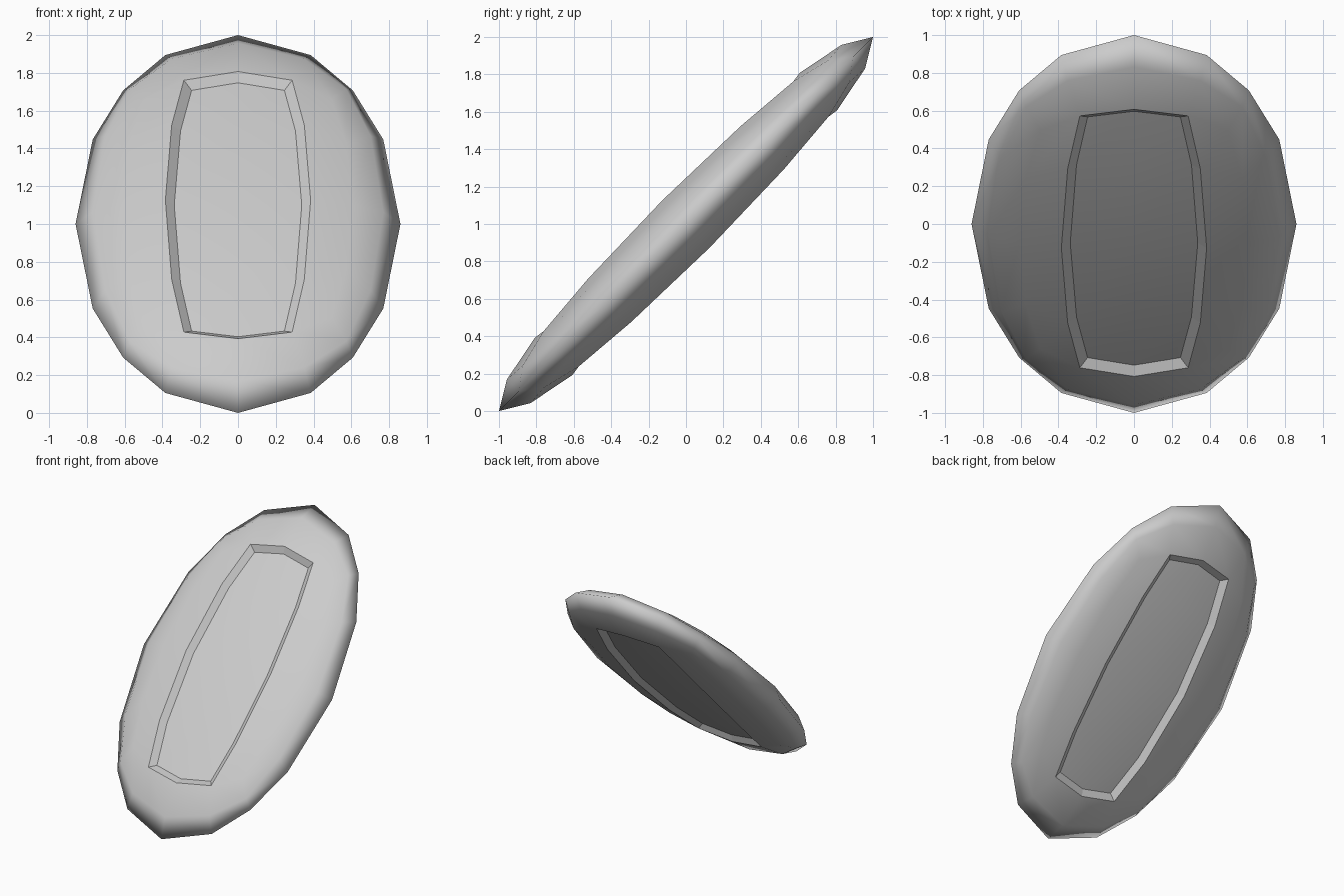
import bpy, bmesh, math
from mathutils import Matrix, Vector

if "Cube" in bpy.data.objects:
    bpy.data.objects.remove(bpy.data.objects["Cube"])

SIZE = Vector((0.86, math.sqrt(2), 0.2))   # half width, half length, half thickness

bm = bmesh.new()

# Low-poly ellipsoid: 4x4x4 cube pushed onto a sphere, then flattened
bmesh.ops.create_cube(bm, size=2)
bmesh.ops.subdivide_edges(bm, edges=bm.edges[:], cuts=3, use_grid_fill=True)

# The two middle columns of the upper and lower faces become panels
panels = []
for side in (1, -1):
    panels.append([f for f in bm.faces
                   if f.calc_center_median().z * side > 0.99
                   and abs(f.calc_center_median().x) < 0.5])

for v in bm.verts:
    n = v.co.normalized()
    v.co = Vector((n.x * SIZE.x, n.y * SIZE.y, n.z * SIZE.z))
bm.normal_update()
for f in bm.faces:
    f.smooth = True

# Sink a recessed panel into each side, keeping its steps crisp
for faces in panels:
    walls = bmesh.ops.inset_region(bm, faces=faces, thickness=0.045, depth=-0.04,
                                   use_boundary=True, use_even_offset=True)["faces"]
    for f in walls:
        f.smooth = True
        for e in f.edges:
            e.smooth = False

# Lean the disc back by 45 degrees and stand it on the ground
bm.transform(Matrix.Translation((0, 0, 1)) @ Matrix.Rotation(math.radians(45), 4, 'X'))
bmesh.ops.recalc_face_normals(bm, faces=bm.faces[:])

mesh = bpy.data.meshes.new("tilted_disc")
bm.to_mesh(mesh)
bm.free()
disc = bpy.data.objects.new("tilted_disc", mesh)
bpy.context.collection.objects.link(disc)
